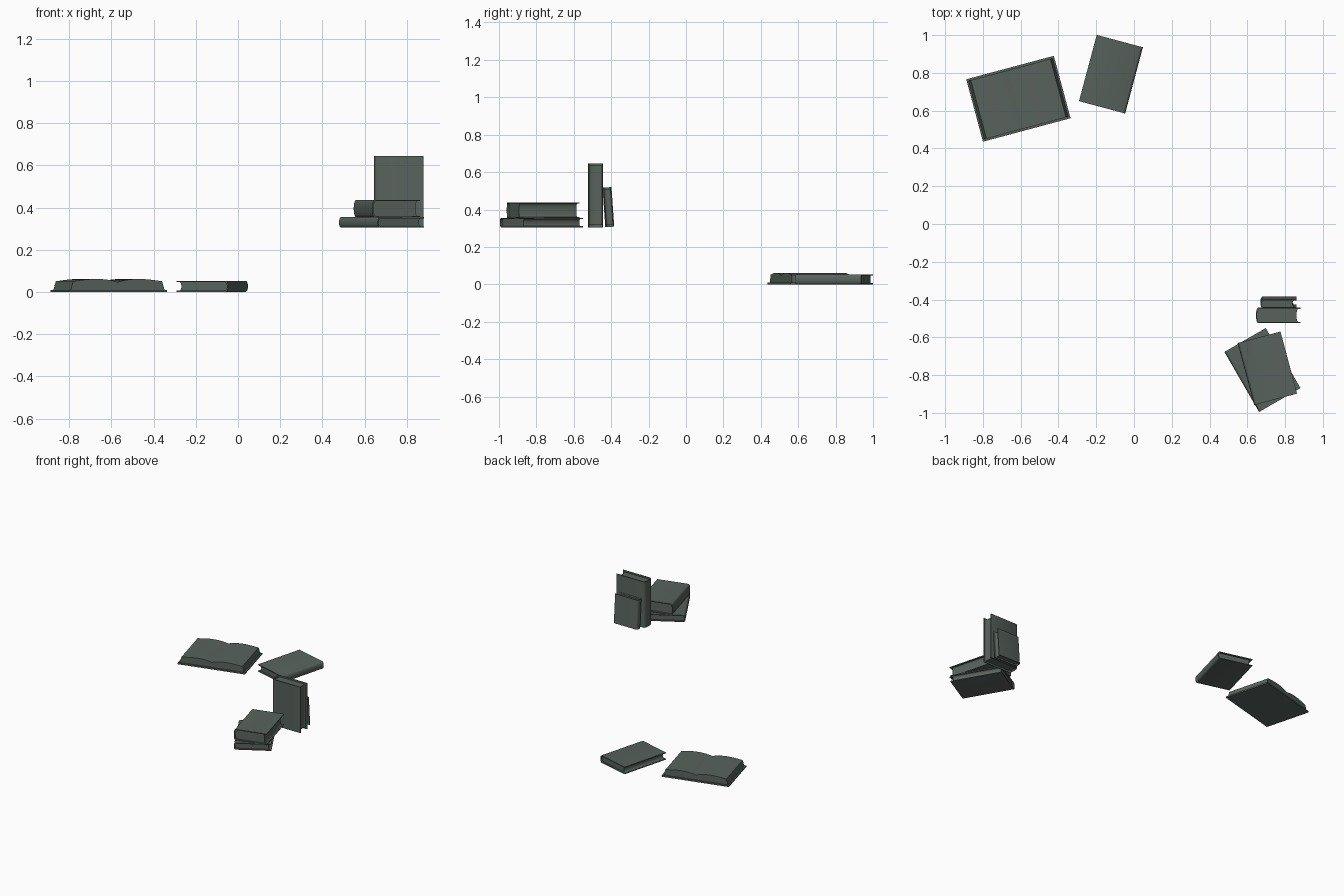
import bpy, bmesh, math
from mathutils import Matrix, Vector

cube = bpy.data.objects.get("Cube")
if cube:
    bpy.data.objects.remove(cube, do_unlink=True)

grey = bpy.data.materials.new("dark grey green")
COLOR = (0.10, 0.124, 0.109, 1)
grey.use_nodes = True
grey.diffuse_color = COLOR
grey.node_tree.nodes["Principled BSDF"].inputs["Base Color"].default_value = COLOR


def prism(name, profile, length, matrix):
    """Extrude an x-z profile along y, centred, and place it."""
    bm = bmesh.new()
    rings = [[bm.verts.new((x, y, z)) for x, z in profile]
             for y in (-length / 2, length / 2)]
    bm.faces.new(rings[0])
    bm.faces.new(rings[1][::-1])
    n = len(profile)
    for i in range(n):
        j = (i + 1) % n
        bm.faces.new((rings[0][i], rings[1][i], rings[1][j], rings[0][j]))
    bmesh.ops.recalc_face_normals(bm, faces=bm.faces)
    mesh = bpy.data.meshes.new(name)
    bm.to_mesh(mesh)
    bm.free()
    mesh.materials.append(grey)
    obj = bpy.data.objects.new(name, mesh)
    bpy.context.collection.objects.link(obj)
    obj.matrix_world = matrix
    bpy.ops.object.select_all(action='DESELECT')
    obj.select_set(True)
    bpy.context.view_layer.objects.active = obj
    bpy.ops.object.shade_smooth_by_angle(angle=math.radians(35))
    return obj


def arc(x, half, bulge, steps=8):
    """Shallow bow along z, pushed towards -x in the middle."""
    return [(x - bulge * math.cos(a), half * math.sin(a))
            for a in (math.pi * (i / steps - 0.5) for i in range(steps + 1))]


def closed_book(name, width, height, thick, location, rotation):
    """Spine lies on local -x, covers face local +z and -z."""
    matrix = Matrix.Translation(Vector(location)) @ rotation
    board, bulge, inset = 0.006, 0.012, 0.011
    left, right, half = -width / 2 + bulge, width / 2, thick / 2
    inner = half - board
    # Wrapped cover: boards joined by a rounded spine
    cover = [(right, -half)] + arc(left, half, bulge)[::1] + [(right, half), (right, inner)]
    # the lower board runs right to left, the inside returns top to bottom
    cover += arc(left + board, inner, bulge)[::-1] + [(right, -inner)]
    prism(name + "_cover", cover, height, matrix)
    # Page block with a hollow fore edge
    block = arc(left + board, inner, bulge) + arc(right - inset, inner, bulge * 0.8)[::-1]
    prism(name + "_pages", block, height - 2 * inset, matrix)


def turn(degrees, axis='Z'):
    return Matrix.Rotation(math.radians(degrees), 4, axis)


# Closed books: flat, stacked, upright and leaning
closed_book("flat_book", 0.253, 0.363, 0.053, (-0.122, 0.793, 0.0265), turn(165))
closed_book("lower_stacked_book", 0.253, 0.367, 0.05, (0.68, -0.773, 0.33), turn(30))
closed_book("upper_stacked_book", 0.235, 0.34, 0.082, (0.706, -0.764, 0.396), turn(15))
closed_book("upright_book", 0.235, 0.34, 0.082, (0.763, -0.484, 0.475), turn(90, 'X'))
closed_book("leaning_book", 0.19, 0.212, 0.048, (0.765, -0.415, 0.4125), turn(94, 'X'))

# Open book: flat cover with two swelling page halves
place = Matrix.Translation((-0.612, 0.663, 0)) @ turn(15)
W, H, BOARD = 0.48, 0.342, 0.01
prism("open_book_cover",
      [(-W / 2, 0), (W / 2, 0), (W / 2, BOARD), (-W / 2, BOARD)], H, place)


def page_height(x):
    t = abs(x) / 0.218
    return 0.047 + 0.004 * t + 0.013 * math.sin(math.pi * t ** 0.85)


tops = [0.218 * (1 - i / 10) for i in range(21)]
prism("open_book_pages",
      [(-0.23, BOARD), (0.23, BOARD)] + [(x, page_height(x)) for x in tops],
      H - 0.022, place)
